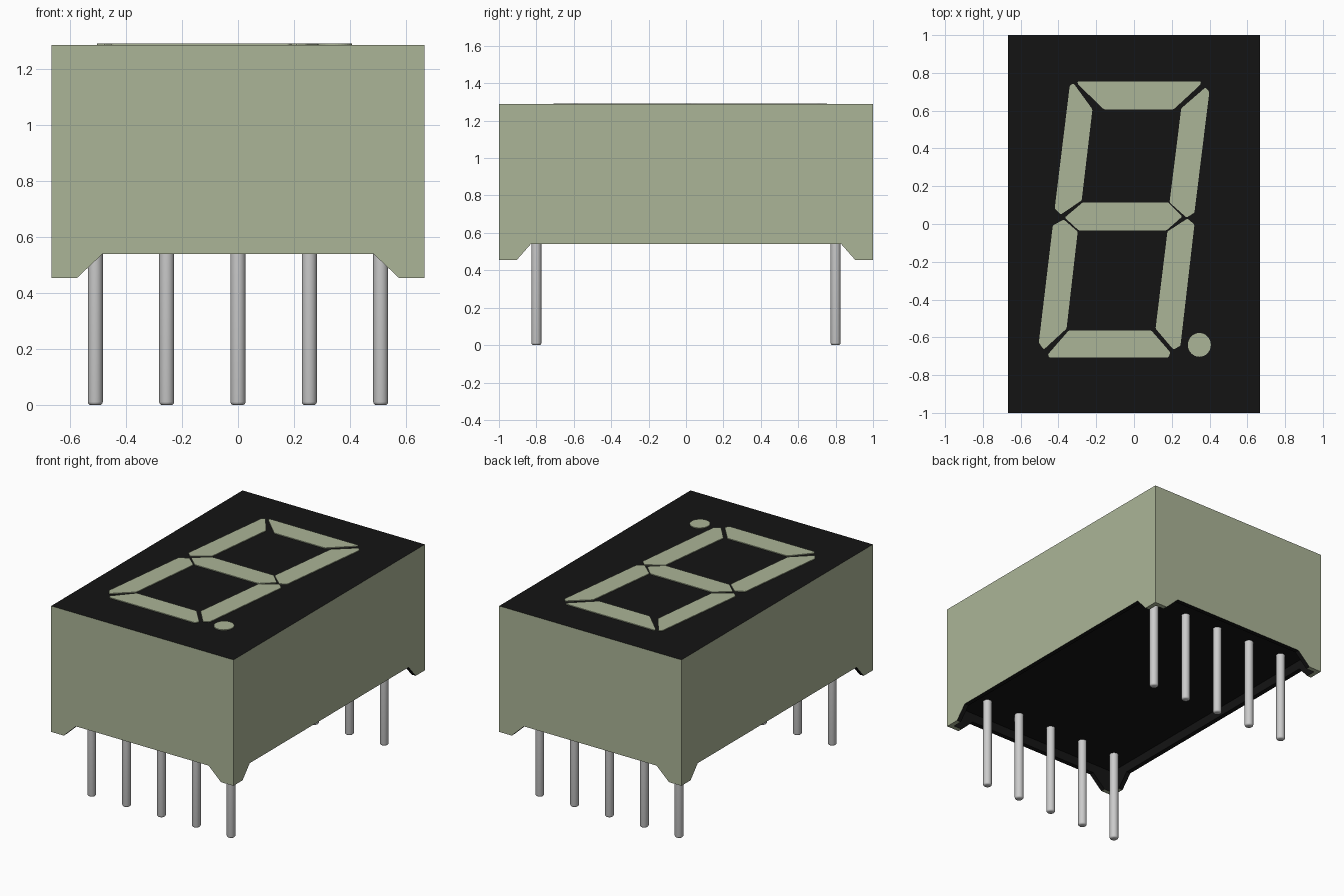
import bpy, bmesh, math
from mathutils import Matrix

if "Cube" in bpy.data.objects:
    bpy.data.objects.remove(bpy.data.objects["Cube"])

W, D = 0.667, 1.0                                   # body half sizes
FOOT, BASE, RECESS, TOP, FACE = 0.455, 0.54, 0.60, 1.288, 1.293


def material(name, rgb):
    m = bpy.data.materials.new(name)
    m.diffuse_color = (*rgb, 1)
    m.use_nodes = True
    m.node_tree.nodes["Principled BSDF"].inputs["Base Color"].default_value = m.diffuse_color
    return m


green = material("pale_green", (0.41, 0.46, 0.31))
black = material("black", (0.007, 0.007, 0.007))


def add(name, bm, mats=()):
    bmesh.ops.recalc_face_normals(bm, faces=bm.faces)
    me = bpy.data.meshes.new(name)
    bm.to_mesh(me)
    bm.free()
    ob = bpy.data.objects.new(name, me)
    bpy.context.collection.objects.link(ob)
    for m in mats:
        me.materials.append(m)
    return ob


def prism(points, offset):
    """Extrude a closed outline of 3D points by an offset vector."""
    bm = bmesh.new()
    f = bm.faces.new([bm.verts.new(p) for p in points])
    r = bmesh.ops.extrude_face_region(bm, geom=[f], use_keep_orig=True)
    bmesh.ops.translate(bm, vec=offset,
                        verts=[v for v in r["geom"] if isinstance(v, bmesh.types.BMVert)])
    return bm


def box(hx, hy, z0, z1):
    return prism([(-hx, -hy, z0), (hx, -hy, z0), (hx, hy, z0), (-hx, hy, z0)], (0, 0, z1 - z0))


def notch(inner, outer):
    """Trapezoid profile that leaves sloped feet at both ends."""
    low = FOOT - 0.1
    return [(-outer, low), (outer, low), (outer, FOOT), (inner, BASE), (-inner, BASE), (-outer, FOOT)]


# housing: box with notched lower edges and a recessed underside
body = add("housing", box(W, D, FOOT, TOP))
wall = 0.03
cutters = [
    add("front_notch_cutter", prism([(a, -1.5, z) for a, z in notch(0.485, 0.575)], (0, 3, 0))),
    add("side_notch_cutter", prism([(-1.2, a, z) for a, z in notch(0.83, 0.905)], (2.4, 0, 0))),
    add("recess_cutter", box(W - wall, D - wall, 0.2, RECESS)),
]
bpy.context.view_layer.objects.active = body
for c in cutters:
    mod = body.modifiers.new("cut", "BOOLEAN")
    mod.operation, mod.solver, mod.object = "DIFFERENCE", "EXACT", c
    bpy.ops.object.modifier_apply(modifier=mod.name)
for c in cutters:
    bpy.data.objects.remove(c)

# green outer walls and foot soles, black top and underside
body.data.materials.clear()
body.data.materials.append(green)
body.data.materials.append(black)
for p in body.data.polygons:
    x, y, z = p.center
    outer = abs(p.normal.z) < 0.1 and (abs(x) > W - 0.002 or abs(y) > D - 0.002)
    p.material_index = 0 if outer or z < FOOT + 0.002 else 1

# display segments
segments = {
    "top": [(-.30, .755), (.355, .755), (.352, .738), (.21, .607), (-.16, .607), (-.297, .74)],
    "upper_right": [(.378, .723), (.399, .70), (.32, .06), (.278, .034), (.188, .114), (.25, .612)],
    "upper_left": [(-.34, .734), (-.32, .745), (-.22, .607), (-.277, .125), (-.388, .05), (-.42, .082)],
    "middle": [(-.367, .034), (-.272, .114), (.182, .114), (.256, .04), (.172, -.034), (-.293, -.034)],
    "lower_left": [(-.43, -.008), (-.372, .024), (-.298, -.04), (-.357, -.554), (-.478, -.665), (-.504, -.628)],
    "lower_right": [(.177, -.04), (.283, .029), (.32, -.003), (.246, -.644), (.209, -.665), (.114, -.554)],
    "bottom": [(-.346, -.564), (.092, -.564), (.193, -.68), (.182, -.708), (-.446, -.708), (-.457, -.692)],
    "dot": [(.346 + .061 * math.cos(i * math.pi / 16), -.64 + .063 * math.sin(i * math.pi / 16))
            for i in range(32)],
}
for name, pts in segments.items():
    bm = prism([(x, y, TOP - 0.01) for x, y in pts], (0, 0, FACE - TOP + 0.01))
    if name != "dot":
        upright = [e for e in bm.edges if abs(e.verts[0].co.z - e.verts[1].co.z) > 0.005]
        bmesh.ops.bevel(bm, geom=upright, offset=0.007, segments=2, profile=0.5, affect="EDGES")
    add("segment_" + name, bm, [green])

# two rows of five pins with rounded tips
R = 0.027
for row, y in (("front", -0.8), ("back", 0.8)):
    for i in range(5):
        bm = bmesh.new()
        h = RECESS + 0.01
        bmesh.ops.create_cone(bm, cap_ends=True, segments=24, radius1=R, radius2=R, depth=h,
                              matrix=Matrix.Translation(((i - 2) * 0.255, y, h / 2)))
        tip = [e for e in bm.edges if all(v.co.z < 0.001 for v in e.verts)]
        bmesh.ops.bevel(bm, geom=tip, offset=0.012, segments=3, profile=0.5, affect="EDGES")
        pin = add(f"{row}_pin_{i + 1}", bm)
        bpy.ops.object.select_all(action="DESELECT")
        pin.select_set(True)
        bpy.context.view_layer.objects.active = pin
        bpy.ops.object.shade_smooth_by_angle(angle=math.radians(40))
